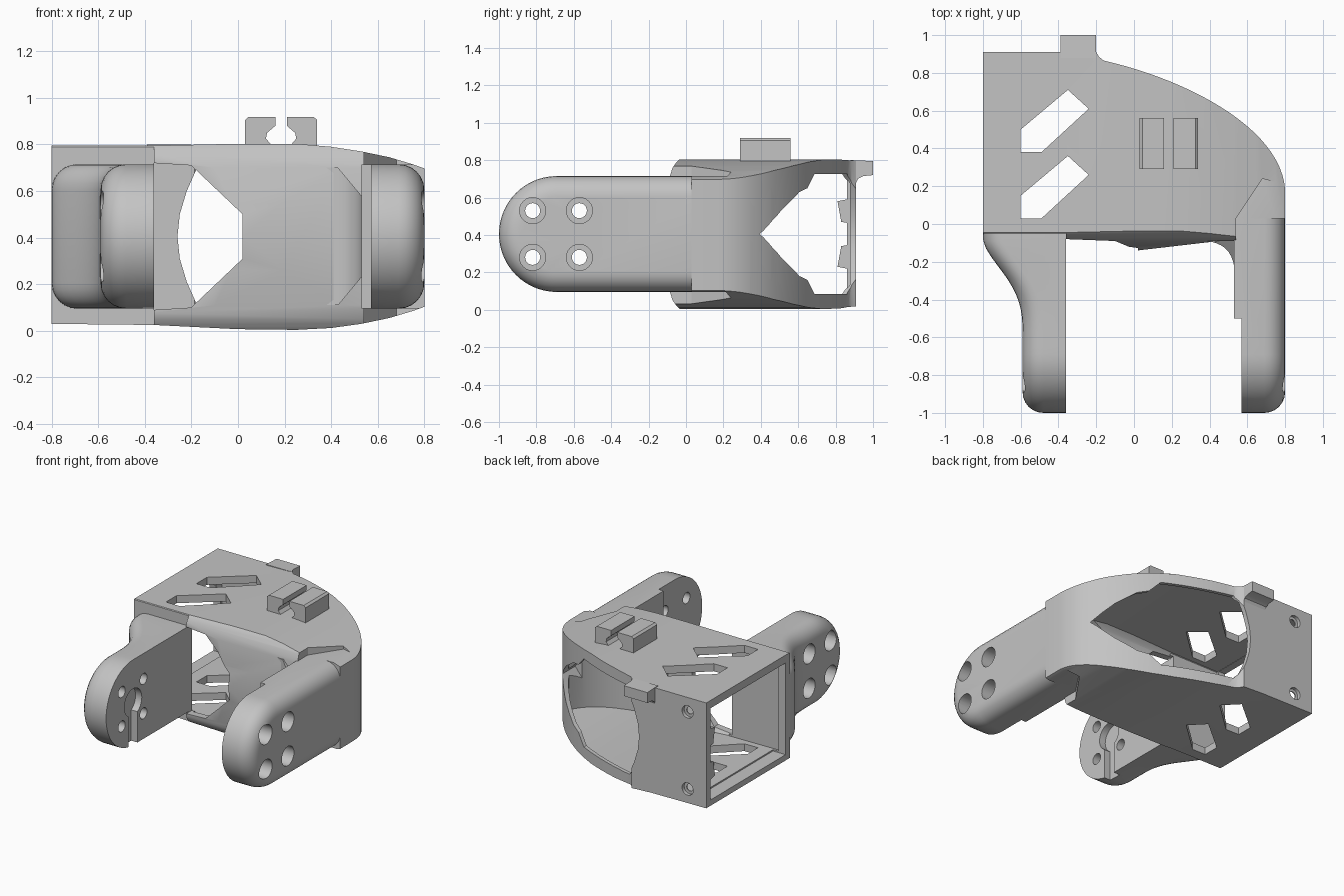
import bpy, bmesh, math
from mathutils import Vector
from mathutils.geometry import interpolate_bezier

if "Cube" in bpy.data.objects:
    bpy.data.objects.remove(bpy.data.objects["Cube"])

grey = bpy.data.materials.new("plain grey")
grey.use_nodes = True
tone = (0.55, 0.55, 0.55, 1)
grey.diffuse_color = tone
grey.node_tree.nodes["Principled BSDF"].inputs["Base Color"].default_value = tone

MID = 0.405  # height of the arm and body centre line


def place(axis, a, b, c):
    return {"x": (c, a, b), "y": (a, c, b), "z": (a, b, c)}[axis]


def prism(name, pts, axis, lo, hi, round_end=None, radius=0, stations=()):
    """Extrude a profile along an axis, optionally rounding one end (not its root) and slicing along y."""
    bm = bmesh.new()
    base = bm.faces.new([bm.verts.new(place(axis, a, b, lo)) for a, b in pts])
    out = bmesh.ops.extrude_face_region(bm, geom=[base], use_keep_orig=True)
    shift = Vector(place(axis, 0, 0, hi - lo))
    bmesh.ops.translate(bm, vec=shift, verts=[v for v in out["geom"] if isinstance(v, bmesh.types.BMVert)])
    bmesh.ops.recalc_face_normals(bm, faces=bm.faces)
    if round_end is not None:
        k = "xyz".index(axis)
        root = max(v.co.y for v in bm.verts) - 1e-4
        rim = [e for e in bm.edges if all(abs(v.co[k] - round_end) < 1e-4 for v in e.verts)
               and min(v.co.y for v in e.verts) < root]
        bmesh.ops.bevel(bm, geom=rim, offset=radius, segments=6, profile=0.5, affect="EDGES", clamp_overlap=True)
    for y in stations:
        bmesh.ops.bisect_plane(bm, geom=bm.verts[:] + bm.edges[:] + bm.faces[:],
                               plane_co=(0, y, 0), plane_no=(0, 1, 0))
    mesh = bpy.data.meshes.new(name)
    bm.to_mesh(mesh)
    bm.free()
    obj = bpy.data.objects.new(name, mesh)
    bpy.context.collection.objects.link(obj)
    mesh.materials.append(grey)
    return obj


def boolean(obj, cutters, operation="DIFFERENCE"):
    """Apply cutters one after another and remove them."""
    for cutter in cutters:
        cutter.hide_render = True
        mod = obj.modifiers.new("cut", "BOOLEAN")
        mod.operation, mod.solver, mod.object = operation, "EXACT", cutter
        bpy.context.view_layer.update()
        result = bpy.data.meshes.new_from_object(obj.evaluated_get(bpy.context.evaluated_depsgraph_get()))
        obj.modifiers.clear()
        obj.data = result
        bpy.data.objects.remove(cutter)
    return obj


def circle(a, b, r, n=24):
    return [(a + r * math.cos(2 * math.pi * i / n), b + r * math.sin(2 * math.pi * i / n)) for i in range(n)]


def curve(points, n):
    return [(p.x, p.y) for p in interpolate_bezier(*[Vector(p) for p in points], n)]


def mirrored(half):
    """Complete a profile listed from top to middle by reflecting it about the centre line."""
    return half + [(a, 2 * MID - b) for a, b in reversed(half) if abs(b - MID) > 1e-4]


# Body volume: plan outline trimmed by front and side profiles
sweep = curve(((-.16, .865), (.3, .76), (.78, .5), (.8, .18)), 24)
plan = [(-.8, -.05), (-.8, .91), (-.2, .91), (-.185, .885)] + sweep
plan += [(.8, -.09), (.45, -.09), (.02, -.14), (-.1, -.09), (-.36, -.08), (-.36, -.05)]
front = [(-.82, .795), (-.36, .795), (0, .803), (.25, .803), (.4, .79), (.53, .77), (.65, .745), (.75, .715), (.82, .69),
         (.82, .11), (.75, .085), (.65, .055), (.53, .03), (.4, .012), (.25, .004), (0, .007), (-.36, .025), (-.82, .03)]
side = mirrored([(.95, .81), (-.03, .81), (-.05, .79), (-.072, .76), (-.09, .7), (-.12, .55), (-.14, MID)])


def body_volume(name, s=1.0, sz=1.0):
    def fit(pts, centre, scale):
        return [tuple(c + (v - c) * k for v, c, k in zip(p, centre, scale)) for p in pts]
    obj = prism(name, fit(plan, (0, .43), (s, s)), "z", -.1, 1)
    return boolean(obj, [prism("front_trim", fit(front, (0, MID), (s, sz)), "y", -.5, 1.2),
                         prism("side_trim", fit(side, (.43, MID), (s, sz)), "x", -1.2, 1.2)], "INTERSECT")


body = body_volume("body_shell")

# Cavity, with a curved inner wall that leaves the arm shoulder solid
inner_wall = curve(((.2, -.04), (.45, -.02), (.64, .12), (.7, .36)), 12) + [(.9, .36), (.9, -.3), (.2, -.3)]
boolean(body, [boolean(body_volume("cavity", .93, .86), [prism("inner_wall", inner_wall, "z", -.2, 1)])])

# Openings: open side, front gap, back wall gap
side_gap = mirrored([(0, .738), (.86, .738), (.86, .59), (.81, .58), (.83, .47), (.86, .465)])
front_gap = mirrored([(-.36, .72), (-.2, .71), (-.18, .69), (.02, .5)])
back_gap = mirrored([(.715, MID), (.66, .475), (.6, .54), (.48, .63), (.41, .65), (.34, .725), (-.15, .725),
                     (-.18, .69), (-.22, .6), (-.25, .5), (-.26, MID)])
cuts = [prism("side_gap", side_gap, "x", -1, -.7),
        prism("front_gap", front_gap, "y", -.3, .1),
        prism("back_gap", back_gap, "y", .25, 1.1)]

# Slanted vents through roof and floor
vent = [(-.6, .5), (-.35, .71), (-.24, .61), (-.49, .38), (-.6, .38)]
cuts += [prism("vent", [(x, y - d) for x, y in vent], "z", -.2, 1.1) for d in (0, .35)]

# Screw holes in the back wall, with shallow countersinks
for z in (.13, .69):
    cuts += [prism("screw_hole", circle(-.65, z, .025), "y", .8, 1),
             prism("screw_seat", circle(-.65, z, .045), "y", .885, 1)]

# Shoulder lowered to the arm's height, and cleared where the arm takes over
shoulder = [(.54, -.2), (.54, .03), (.68, .24), (.83, .2), (.83, -.2)]
cuts += [prism("shoulder", shoulder, "z", *span) for span in ((.715, 1), (-.2, .095))]
cuts.append(prism("arm_seat", [(.54, -.2), (.54, .03), (.83, .03), (.83, -.2)], "z", -.2, 1))
boolean(body, cuts)

# Arms: half-round side profile, rounded outer rim
R, TIP = .31, -.69
arm_side = [(TIP - R * math.sin(t), MID + R * math.cos(t)) for t in [math.pi * i / 28 for i in range(29)]]


def arm_profile(root):
    return [(root, MID + R)] + arm_side + [(root, MID - R)]


right_arm = prism("right_arm", arm_profile(.06), "x", .53, .8, .8, .11)
left_arm = prism("left_arm", arm_profile(-.035), "x", -.59, -.36, -.59, .11,
                 [-.65 + .04 * i for i in range(15)])

# Left arm flares outward toward its root
for v in left_arm.data.vertices:
    t = min(max((v.co.y + .6) / .53, 0), 1) ** 1.6
    v.co.x -= .21 * t * t * (3 - 2 * t) * min(1, (-.36 - v.co.x) / .12)


def bolt_cutters(outer, through):
    return [prism("bolt", circle(y, z, r), "x", *span)
            for y in (-.82, -.57) for z in (.28, .53)
            for r, span in ((.04, through), (.07, outer))]


key_slot = [(TIP - .05, 0), (TIP + .05, 0), (TIP + .05, MID), (TIP - .05, MID)]
boolean(left_arm, bolt_cutters((-1, -.5), (-1, -.2)) + [
    prism("key_round", circle(TIP, MID, .1), "x", -.41, -.3),
    prism("key_slot", key_slot, "x", -.41, -.3)])
boolean(right_arm, bolt_cutters((.7, 1), (.4, 1)) + [
    prism("inner_step", [(-1.1, 0), (-.5, 0), (-.5, 1), (-1.1, 1)], "x", .4, .57)])

# Curved web joining the right arm to the front wall, tapering toward the arm
bend = curve(((.535, -.27), (.53, -.15), (.48, -.1), (.38, -.09)), 10)
web = prism("arm_web", bend + [(.4, -.06), (.6, -.06), (.6, -.27)], "z", 0, 1)
boolean(web, [prism("web_taper", mirrored([(.37, .7), (.43, .7), (.53, .58), (.61, .5)]), "y", -.4, .1)], "INTERSECT")

# Pair of cable clip jaws on the roof
jaw = [(.03, .78), (.03, .905), (.045, .918), (.16, .918), (.16, .88), (.125, .85), (.12, .825), (.15, .79), (.15, .78)]
jaws = [prism("clip_jaw_right", jaw, "y", .29, .56),
        prism("clip_jaw_left", [(.37 - x, z) for x, z in jaw], "y", .29, .56)]

# Small hooked tab at the back
tab = prism("back_tab", [(.88, .8), (1, .795), (1, .72), (.95, .715), (.92, .7), (.905, .67), (.88, .67)], "x", -.39, -.2)

# Smooth shading with sharp edges kept
for obj in [body, left_arm, right_arm, web, tab] + jaws:
    bpy.ops.object.select_all(action="DESELECT")
    obj.select_set(True)
    bpy.context.view_layer.objects.active = obj
    bpy.ops.object.shade_smooth_by_angle(angle=math.radians(30))
